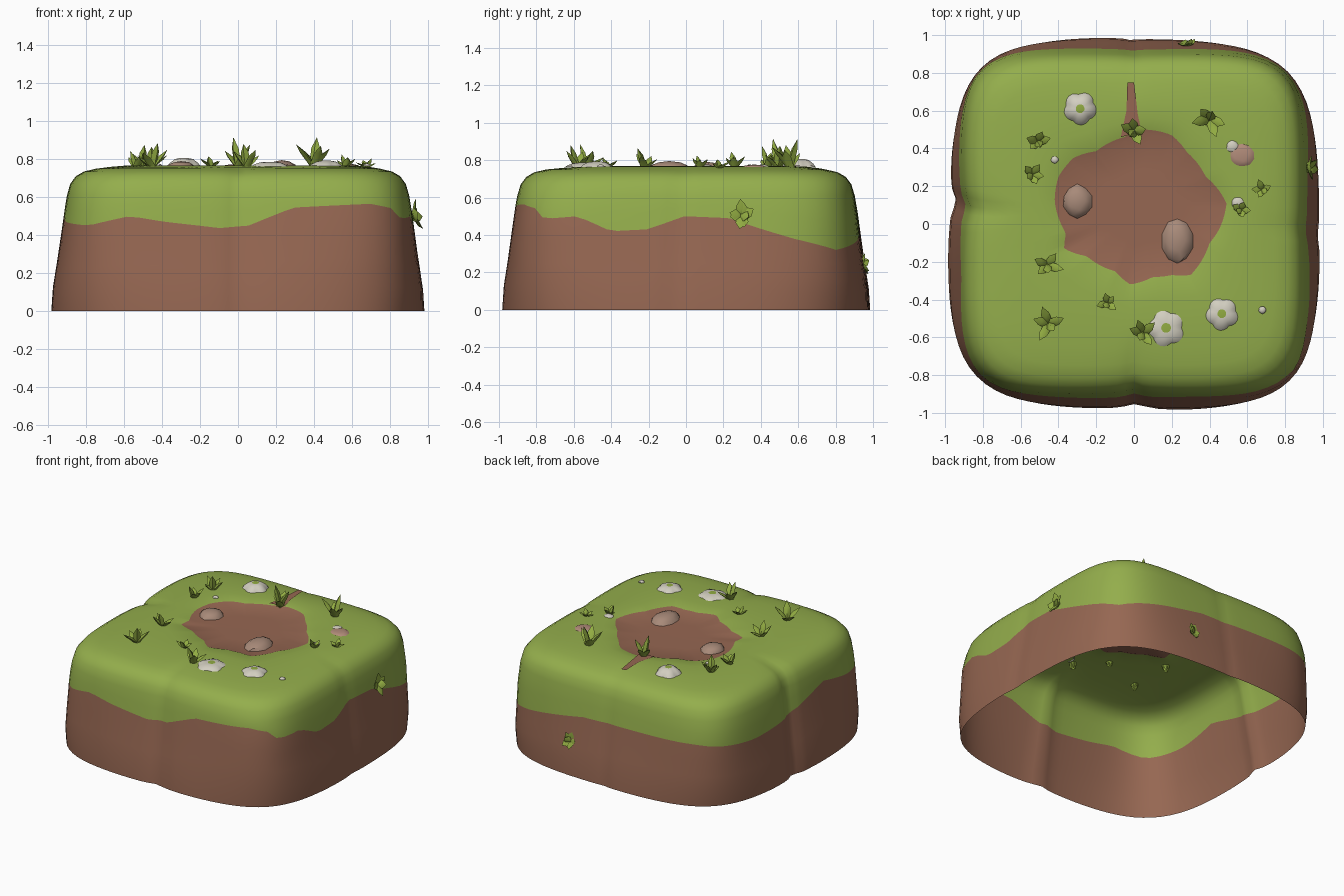
import bpy, bmesh, math, random
from mathutils import Vector

if "Cube" in bpy.data.objects:
    bpy.data.objects.remove(bpy.data.objects["Cube"])

random.seed(4)


def mat(name, r, g, b):
    m = bpy.data.materials.new(name)
    lin = [(c / 255 / 12.92 if c < 10 else ((c / 255 + 0.055) / 1.055) ** 2.4) for c in (r, g, b)]
    m.diffuse_color = (*lin, 1)
    m.use_nodes = True
    m.node_tree.nodes["Principled BSDF"].inputs["Base Color"].default_value = m.diffuse_color
    return m


GRASS = mat("grass green", 148, 174, 76)
DIRT = mat("dirt brown", 150, 103, 82)
BLADE = mat("blade green", 146, 172, 66)
PETAL = mat("petal white", 210, 206, 192)
STONE = mat("stone taupe", 168, 138, 121)
PINK = mat("stone pink", 178, 140, 122)


def finish(name, bm, mats, angle=None):
    me = bpy.data.meshes.new(name)
    bm.to_mesh(me)
    bm.free()
    for m in mats:
        me.materials.append(m)
    ob = bpy.data.objects.new(name, me)
    bpy.context.collection.objects.link(ob)
    if angle:
        bpy.context.view_layer.objects.active = ob
        ob.select_set(True)
        bpy.ops.object.shade_smooth_by_angle(angle=math.radians(angle))
        ob.select_set(False)
    return ob


def periodic(pts, a):
    """Linear interpolation round the circle; pts are (angle, value), sorted."""
    a %= 2 * math.pi
    pts = [(pts[-1][0] - 2 * math.pi, pts[-1][1])] + pts + [(pts[0][0] + 2 * math.pi, pts[0][1])]
    for (a0, v0), (a1, v1) in zip(pts, pts[1:]):
        if a0 <= a <= a1:
            return v0 + (v1 - v0) * (a - a0) / max(a1 - a0, 1e-6)


def polar(points, cx, cy):
    """Turn outline points (x, y, value) or (x, y) into sorted (angle, value)."""
    out = []
    for p in points:
        x, y = p[0] - cx, p[1] - cy
        out.append((math.atan2(y, x) % (2 * math.pi), p[2] if len(p) > 2 else math.hypot(x, y)))
    return sorted(out)


# Height of the grass edge round the sides
EDGE = polar([(-.85, -.9, .45), (-.6, -.95, .5), (-.4, -.95, .47), (-.1, -.95, .437), (.05, -.95, .45),
              (.3, -.95, .545), (.72, -.9, .565), (.84, -.82, .54), (.87, -.77, .485), (.95, -.6, .5),
              (.95, -.4, .42), (.95, -.2, .43), (.95, 0, .5), (.95, .25, .49), (.95, .4, .44), (.93, .6, .38),
              (.85, .85, .32), (.5, .95, .38), (.2, .95, .43), (-.2, .97, .44), (-.7, .9, .45), (-.93, .5, .41),
              (-.95, .1, .42), (-.95, -.3, .53), (-.95, -.6, .47)], 0, 0)
# Outline of the bare dirt patch
CX, CY = .03, .09
PATCH = polar([(-.42, .12), (-.4, .25), (-.32, .35), (-.2, .385), (-.05, .46), (.05, .5), (.2, .47), (.28, .38),
               (.38, .25), (.49, .11), (.45, -.03), (.4, -.1), (.3, -.27), (.2, -.27), (.1, -.28), (-.02, -.32),
               (-.1, -.25), (-.25, -.17), (-.37, -.13), (-.36, -.05)], CX, CY)
# Shoulder profile: height, scale
PROFILE = [(0, 1), (.12, .992), (.3, .962), (.45, .94), (.6, .918), (.67, .898), (.71, .868), (.735, .825), (.75, .76)]


def scale_at(z):
    for (z0, s0), (z1, s1) in zip(PROFILE, PROFILE[1:]):
        if z <= z1:
            return s0 + (s1 - s0) * (z - z0) / (z1 - z0)
    return PROFILE[-1][1]


def groove(a):
    """Creases down the middle of each side, strongest at the front and left."""
    total = 0
    for c, k in ((-.03, .3), (math.pi / 2, .25), (math.pi - .09, 1), (-math.pi / 2, .75)):
        d = (a - c + math.pi) % (2 * math.pi) - math.pi
        total += k * (.6 * math.exp(-(d / .05) ** 2) + .4 * math.exp(-(d / .17) ** 2))
    return total


def side(a, s, z, g=.042):
    up = min(1, z / .5)
    n = 4 + 1.3 * up
    c, d = math.cos(a), math.sin(a)
    r = .985 * (abs(c) ** n + abs(d) ** n) ** (-1 / n) - g * groove(a)
    # the front right and back left corners are drawn in at the foot
    r *= 1 - .04 * (1 - up) * max(0, -math.sin(2 * a)) ** 2
    x, y = r * c * s, r * d * s
    skew = max(0, 1 - z / .7)
    return Vector((x - .025 * y * (x > 0) * skew, y - .035 * x * skew, z))


# Ground block: open shell of rings, dirt below the grass edge
N = 120
angles = [2 * math.pi * i / N for i in range(N)]
rings = []
for t in (0, .25, .5, .75, 1):
    rings.append(([side(a, scale_at(t * periodic(EDGE, a)), t * periodic(EDGE, a)) for a in angles], DIRT))
for t in (.5, 1):
    zs = [periodic(EDGE, a) * (1 - t) + .61 * t for a in angles]
    rings.append(([side(a, scale_at(z), z) for a, z in zip(angles, zs)], GRASS))
for z in (.67, .71, .735, .75):
    rings.append(([side(a, scale_at(z), z - .012 * groove(a)) for a in angles], GRASS))
shoulder = rings[-1][0]
lip = []
for p in shoulder:
    a = math.atan2(p.y - CY, p.x - CX)
    r = periodic(PATCH, a)
    lip.append(Vector((CX + r * math.cos(a), CY + r * math.sin(a), .76)))
for t, z in ((.2, .759), (.45, .766), (.75, .768), (1, .759)):
    rings.append(([Vector((*p.lerp(q, t).xy, z)) for p, q in zip(shoulder, lip)], GRASS))
mid = Vector((CX, CY, .75))
for k, z in ((.95, .752), (.5, .75)):
    rings.append(([Vector((*mid.lerp(q, k).xy, z)) for q in lip], DIRT))

bm = bmesh.new()
vr = [[bm.verts.new(p) for p in r] for r, _ in rings]
for k in range(1, len(vr)):
    for i in range(N):
        j = (i + 1) % N
        f = bm.faces.new((vr[k - 1][i], vr[k - 1][j], vr[k][j], vr[k][i]))
        f.material_index = int(rings[k][1] is DIRT)
tip = bm.verts.new(mid)
for i in range(N):
    bm.faces.new((vr[-1][i], vr[-1][(i + 1) % N], tip)).material_index = 1
finish("ground_block", bm, [GRASS, DIRT], 50)

# Dirt crack running from the patch to the back
bm = bmesh.new()
bm.faces.new([bm.verts.new(p) for p in ((-.07, .46, .768), (.04, .49, .768), (.02, .58, .773),
                                        (0, .75, .767), (-.035, .75, .767), (-.04, .6, .773))])
finish("dirt_crack", bm, [DIRT])


def stone(name, x, y, rx, ry, h, m, z=.75):
    """Low faceted dome."""
    bm = bmesh.new()
    bmesh.ops.create_icosphere(bm, subdivisions=2, radius=1)
    bmesh.ops.delete(bm, geom=[v for v in bm.verts if v.co.z < -.1], context='VERTS')
    for v in bm.verts:
        k = random.uniform(.92, 1.05)
        v.co = Vector((x + v.co.x * rx * k, y + v.co.y * ry * k, z + v.co.z * h))
    finish(name, bm, [m], 35)


stone("patch_stone_left", -.3, .12, .08, .09, .04, STONE)
stone("patch_stone_right", .23, -.09, .083, .12, .045, STONE)
stone("pink_stone", .57, .365, .07, .065, .013, PINK, .763)
for i, (x, y, r) in enumerate([(.52, .41, .034), (.55, .11, .035), (.68, -.455, .02), (-.42, .34, .02)]):
    stone("pebble_%d" % i, x, y, r, r, .013, PETAL, .764)


def flower(name, x, y, r, h):
    """Five lobed mound with a green centre."""
    bm = bmesh.new()
    n = 30
    loops = []
    for k, z in ((1, .762), (.85, .766 + h * .35), (.55, .766 + h * .85), (.26, .766 + h)):
        loops.append([bm.verts.new((x + r * k * w * math.cos(a), y + r * k * w * math.sin(a), z))
                      for a in (2 * math.pi * i / n for i in range(n))
                      for w in (1 - .16 * k * (1 - abs(math.cos(2.5 * a + x * 9))),)])
    for l0, l1 in zip(loops, loops[1:]):
        for i in range(n):
            j = (i + 1) % n
            bm.faces.new((l0[i], l0[j], l1[j], l1[i]))
    bm.faces.new(loops[-1]).material_index = 1
    finish(name, bm, [PETAL, BLADE], 50)


flower("flower_back", -.285, .61, .09, .04)
flower("flower_front", .17, -.55, .1, .02)
flower("flower_right", .465, -.475, .09, .026)


def clump(name, base, h, spread, normal=(0, 0, 1), blades=5, thick=1):
    """Fan of bent, chunky, four sided blades."""
    bm = bmesh.new()
    rot = Vector((0, 0, 1)).rotation_difference(Vector(normal))
    start = random.uniform(0, 6.28)
    for b in range(blades):
        a = start + 2 * math.pi * b / blades + random.uniform(-.3, .3)
        out = Vector((math.cos(a), math.sin(a), 0))
        across = Vector((-out.y, out.x, 0))
        hh = h * (1 if b == 0 else random.uniform(.4, .8))
        sp = spread * (.5 if b == 0 else random.uniform(.8, 1.15))
        w = (.013 + .08 * h) * thick
        rows = []
        for t, k in ((-.25, .8), (.1, 1), (.65, .95)):
            c = out * sp * max(t, 0) ** 1.2 + Vector((0, 0, hh * t))
            rows.append([bm.verts.new(c + d * w * k) for d in (out * .7, across, -out * .7, -across)])
        end = bm.verts.new(out * sp + Vector((0, 0, hh)))
        for r0, r1 in zip(rows, rows[1:]):
            for i in range(4):
                j = (i + 1) % 4
                bm.faces.new((r0[i], r0[j], r1[j], r1[i]))
        for i in range(4):
            bm.faces.new((rows[-1][i], rows[-1][(i + 1) % 4], end))
    for v in bm.verts:
        v.co = rot @ v.co + Vector(base)
    finish(name, bm, [BLADE], 60)


# Grass clumps on the top: x, y, height, spread
for i, (x, y, h, s) in enumerate([(-.51, .435, .12, .065), (-.54, .26, .09, .065), (-.46, -.22, .11, .08),
                                  (-.45, -.53, .13, .09), (-.14, -.42, .06, .06), (.045, -.58, .125, .08),
                                  (0, .49, .16, .07), (.4, .555, .16, .09), (.565, .075, .07, .05),
                                  (.68, .18, .05, .055)]):
    clump("grass_clump_%d" % i, (x, y, .755), h, s)
# Clumps growing out of the right and back sides
clump("side_clump_right", (.92, .3, .5), .05, .075, (1, 0, .25), 8, 1.7)
clump("side_clump_back", (.28, .94, .24), .045, .06, (0, 1, .25), 7, 1.5)
